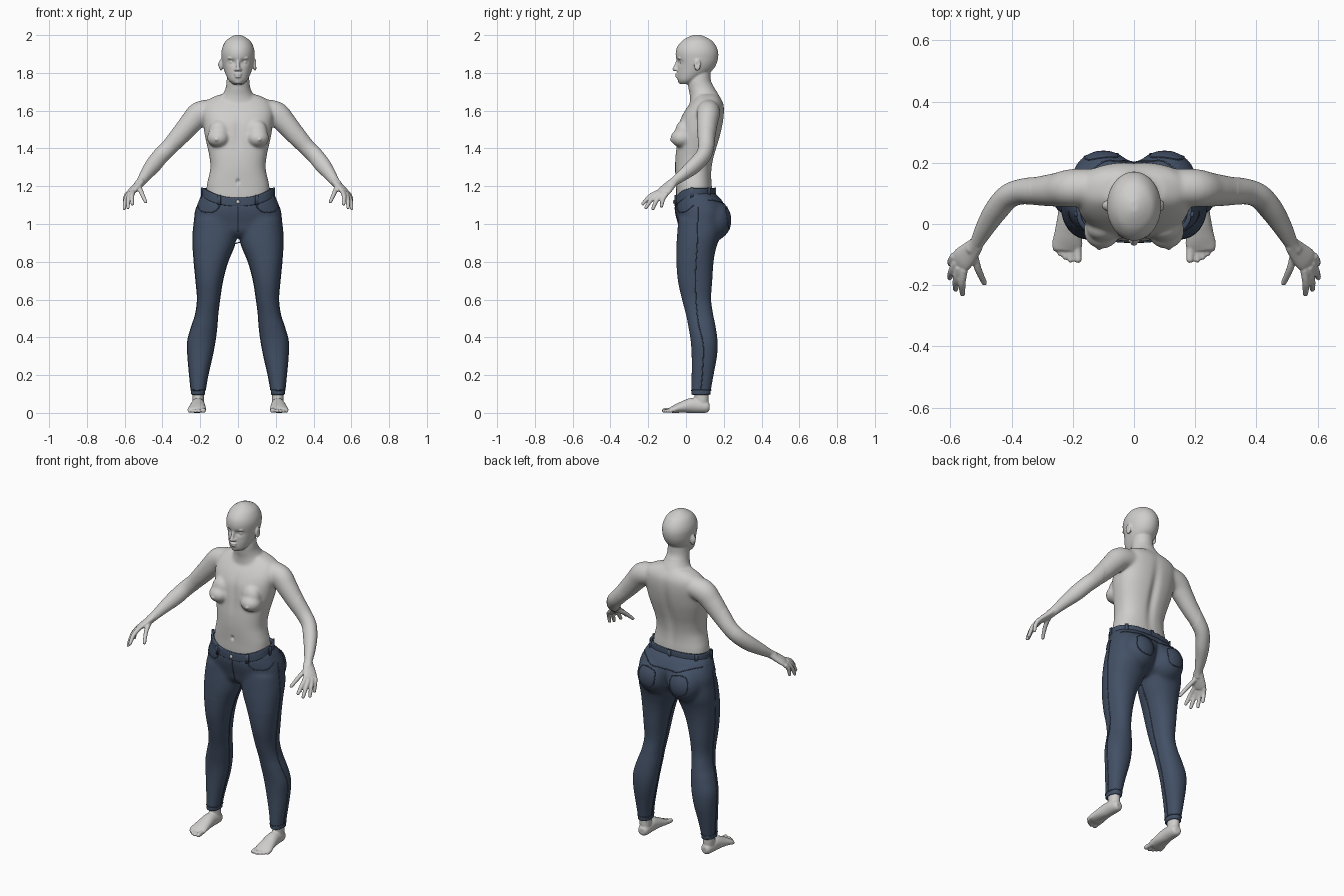
import bpy, bmesh, math
from mathutils import Vector, Matrix
from mathutils.bvhtree import BVHTree

cube = bpy.data.objects.get("Cube")
if cube:
    bpy.data.objects.remove(cube)


def material(name, rgb, rough):
    m = bpy.data.materials.new(name)
    m.use_nodes = True
    m.diffuse_color = (*rgb, 1)
    bsdf = m.node_tree.nodes["Principled BSDF"]
    bsdf.inputs["Base Color"].default_value = (*rgb, 1)
    bsdf.inputs["Roughness"].default_value = rough
    return m


SKIN = material("pale grey skin", (0.62, 0.615, 0.6), 0.6)
DENIM = material("dark blue denim", (0.055, 0.08, 0.13), 0.8)


def resample(rows, steps, closed=False):
    """Catmull-Rom interpolation of rows of numbers."""
    k, out = len(rows), []
    pick = (lambda i: rows[i % k]) if closed else (lambda i: rows[min(max(i, 0), k - 1)])
    for i in range(k if closed else k - 1):
        a, b, c, d = (pick(i + j) for j in (-1, 0, 1, 2))
        for s in range(steps):
            t = s / steps
            out.append([q + t / 2 * (r - p + t * (2 * p - 5 * q + 4 * r - w + t * (3 * (q - r) + w - p)))
                        for p, q, r, w in zip(a, b, c, d)])
    return out if closed else out + [list(rows[-1])]


def bend(a, n):
    """Point on a unit superellipse of power n."""
    return [math.copysign(abs(f) ** (2 / n), f) for f in (math.cos(a), math.sin(a))]


def tube(bm, rows, ref=None, n=2, segs=24, steps=5, closed=False, mirror=False, tip=False):
    """Sweep along rows (x, y, z, ru, rv); without ref the rings stay level."""
    made = []
    for side in (1, -1) if mirror else (1,):
        path = resample(rows, steps, closed)
        pts = [Vector((p[0] * side, p[1], p[2])) for p in path]
        rings, k = [], len(pts)
        for i, p in enumerate(pts):
            u, v = Vector((1, 0, 0)), Vector((0, 1, 0))
            if ref:
                ahead = pts[(i + 1) % k] if closed else pts[min(i + 1, k - 1)]
                t = (ahead - pts[i - 1 if closed else max(i - 1, 0)]).normalized()
                u = t.cross(Vector((ref[0] * side, ref[1], ref[2]))).normalized()
                v = u.cross(t)
            ring = []
            for j in range(segs):
                c, s = bend(math.tau * (j + 0.5) / segs, n)
                ring.append(bm.verts.new(p + u * c * path[i][3] + v * s * path[i][4]))
            rings.append(ring)
        for a, b in zip(rings, rings[1:] + rings[:1] if closed else rings[1:]):
            for j in range(segs):
                bm.faces.new((a[j - 1], a[j], b[j], b[j - 1]))
        if not closed:
            bm.faces.new(rings[0])
            bm.faces.new(rings[-1])
        if tip:
            ball(bm, pts[-1], [path[-1][3]] * 3)
        made += [v for r in rings for v in r]
    return made


def slices(rows):
    """Level sections (z, front, back, x0, x1) or (z, front, back, half width)."""
    out = []
    for z, f, b, *w in rows:
        x0, x1 = w if len(w) == 2 else (-w[0], w[0])
        out.append(((x0 + x1) / 2, (f + b) / 2, z, (x1 - x0) / 2, (b - f) / 2))
    return out


def ball(bm, c, r, mirror=False):
    for side in (1, -1) if mirror else (1,):
        m = Matrix.Translation((c[0] * side, c[1], c[2])) @ Matrix.Diagonal((*r, 1))
        bmesh.ops.create_uvsphere(bm, u_segments=24, v_segments=16, radius=1, matrix=m)


def push(verts, c, r, d, mirror=False):
    """Soft push of the vertices around c by d."""
    d = Vector(d)
    for side in (1, -1) if mirror else (1,):
        for v in verts:
            q = ((v.co.x - c[0] * side) / r[0]) ** 2 + ((v.co.y - c[1]) / r[1]) ** 2 + ((v.co.z - c[2]) / r[2]) ** 2
            if q < 6:
                v.co += d * math.exp(-q)


def finish(bm, name, mat, voxel=0):
    """Make an object; voxel fuses the overlapping parts into one surface."""
    bmesh.ops.recalc_face_normals(bm, faces=bm.faces)
    mesh = bpy.data.meshes.new(name)
    bm.to_mesh(mesh)
    bm.free()
    ob = bpy.data.objects.new(name, mesh)
    bpy.context.scene.collection.objects.link(ob)
    if voxel:
        mod = ob.modifiers.new("fuse", "REMESH")
        mod.mode, mod.voxel_size = "VOXEL", voxel
        mod = ob.modifiers.new("soften", "SMOOTH")
        mod.factor, mod.iterations = 0.5, 3
        bpy.context.view_layer.update()
        dg = bpy.context.evaluated_depsgraph_get()
        ob.data = bpy.data.meshes.new_from_object(ob.evaluated_get(dg))
        ob.modifiers.clear()
    ob.data.materials.clear()
    ob.data.materials.append(mat)
    ob.data.shade_smooth()
    return ob


def soften(bm, rule, times):
    verts = [v for v in bm.verts if rule(v.co)]
    for _ in range(times):
        bmesh.ops.smooth_vert(bm, verts=verts, factor=0.5, use_axis_x=True, use_axis_y=True, use_axis_z=True)


# Torso, breasts and neck
bm = bmesh.new()
tube(bm, slices([(1.05, -.03, .14, .15), (1.13, -.05, .14, .165), (1.2, -.053, .138, .166),
                 (1.25, -.056, .135, .155), (1.3, -.058, .138, .146), (1.36, -.056, .15, .152),
                 (1.42, -.05, .168, .165), (1.48, -.045, .185, .178), (1.54, -.035, .197, .185),
                 (1.59, -.012, .202, .19), (1.63, .015, .2, .18), (1.66, .04, .188, .155),
                 (1.685, .055, .17, .1)]), n=2.4, segs=48)
ball(bm, (.105, -.022, 1.455), (.06, .06, .05), True)
ball(bm, (.1, -.015, 1.49), (.055, .042, .06), True)
tube(bm, slices([(1.63, .02, .19, .125), (1.68, .02, .176, .085), (1.72, .012, .152, .066),
                 (1.76, .012, .132, .06), (1.82, .03, .13, .055)]), segs=32)

# Head with face and ears
head = tube(bm, slices([(1.74, -.03, .03, .026), (1.76, -.043, .06, .048), (1.79, -.047, .11, .064),
                        (1.82, -.046, .145, .075), (1.85, -.046, .162, .083), (1.88, -.053, .17, .087),
                        (1.91, -.054, .17, .088), (1.94, -.045, .16, .081), (1.97, -.02, .137, .064),
                        (1.99, .012, .103, .037), (2.001, .04, .075, .012)]), segs=64)
push(head, (.034, -.04, 1.858), (.02, .03, .014), (0, .013, 0), True)
ball(bm, (.034, -.019, 1.857), (.015, .015, .013), True)
ball(bm, (.034, -.034, 1.877), (.022, .01, .006), True)
tube(bm, [(0, -.042, 1.868, .008, .008), (0, -.052, 1.84, .009, .01), (0, -.06, 1.82, .012, .011)],
     ref=(0, 1, 0), tip=True)
ball(bm, (.012, -.05, 1.817), (.009, .011, .008), True)
ball(bm, (0, -.046, 1.793), (.021, .012, .0055))
ball(bm, (0, -.045, 1.78), (.019, .012, .006))
ball(bm, (0, -.027, 1.755), (.022, .015, .014))
ball(bm, (.09, .06, 1.842), (.01, .018, .031), True)

# Arms and hands
tube(bm, [(.12, .12, 1.6, .06, .06), (.2, .118, 1.585, .066, .062), (.25, .112, 1.535, .06, .056),
          (.31, .108, 1.465, .052, .048), (.365, .106, 1.405, .045, .042), (.41, .09, 1.36, .044, .04),
          (.45, .045, 1.31, .043, .038), (.485, -.01, 1.265, .034, .031), (.513, -.062, 1.225, .025, .022),
          (.53, -.085, 1.205, .025, .019)], ref=(0, 1, .3), mirror=True)
tube(bm, [(.513, -.065, 1.225, .025, .02), (.535, -.09, 1.2, .034, .019), (.56, -.115, 1.175, .04, .017),
          (.572, -.128, 1.162, .036, .013)], ref=(.58, -.21, .8), mirror=True)
FINGERS = [((.555, -.148, 1.17), (.56, -.228, 1.107)), ((.57, -.14, 1.165), (.583, -.212, 1.087)),
           ((.58, -.125, 1.16), (.602, -.175, 1.082)), ((.587, -.103, 1.16), (.6, -.13, 1.095)),
           ((.525, -.085, 1.2), (.489, -.192, 1.118))]
for base, end in FINGERS:
    a, b = Vector(base), Vector(end)
    mid = a.lerp(b, .5) + Vector((.004, -.004, .007))
    tube(bm, [(*a, .013, .013), (*mid, .012, .012), (*b, .0095, .0095)], ref=(1, .2, .1),
         segs=16, mirror=True, tip=True)

# Ankles, feet and toes
tube(bm, slices([(.02, .05, .115, .18, .236), (.07, .045, .12, .18, .242), (.14, .04, .12, .182, .242)]), mirror=True)
tube(bm, [(.208, .124, .03, .018, .018), (.209, .112, .031, .029, .03), (.21, .08, .035, .034, .036),
          (.212, .03, .039, .037, .04), (.215, -.03, .028, .045, .028), (.218, -.068, .018, .05, .019),
          (.218, -.085, .015, .044, .013)], ref=(0, 0, 1), mirror=True)
for x, y, r in ((.183, -.115, .013), (.207, -.117, .01), (.225, -.108, .0095), (.241, -.097, .009), (.256, -.082, .009)):
    tube(bm, [(x + .003, -.055, .017, r, r), (x, y, r, r, r)], ref=(0, 0, 1), segs=16, mirror=True, tip=True)
body = finish(bm, "body", SKIN, voxel=.0046)

# Soft shaping of the fused body
bm = bmesh.new()
bm.from_mesh(body.data)
soften(bm, lambda c: abs(c.x) < .34 and 1.1 < c.z < 1.73, 22)
push(bm.verts, (0, .18, 1.4), (.025, .08, .17), (0, -.014, 0))
push(bm.verts, (0, -.05, 1.5), (.02, .04, .1), (0, .006, 0))
push(bm.verts, (0, -.055, 1.225), (.009, .03, .012), (0, .01, 0))
push(bm.verts, (.115, -.08, 1.446), (.009, .03, .009), (0, -.007, 0), True)
push(bm.verts, (.1, .06, 1.845), (.006, .01, .015), (-.006, 0, 0), True)
for v in bm.verts:
    v.co.z = max(v.co.z, 0)
bm.to_mesh(body.data)
bm.free()

# Trousers: legs, hips and seat
bm = bmesh.new()
tube(bm, slices([(.095, .027, .132, .173, .25), (.12, .028, .132, .173, .249), (.2, .03, .146, .159, .257),
                 (.3, .03, .164, .136, .266), (.38, .025, .167, .121, .267), (.46, .012, .156, .111, .246),
                 (.52, 0, .144, .107, .226), (.6, -.021, .133, .097, .215), (.7, -.043, .139, .081, .223),
                 (.8, -.051, .146, .054, .233), (.88, -.051, .162, .02, .239), (.95, -.047, .185, .002, .239),
                 (1.03, -.04, .19, .0, .23)]), segs=40, n=2.2, mirror=True)
hips = tube(bm, slices([(.93, .0, .12, .08), (.96, -.03, .175, .19), (1.0, -.04, .2, .225), (1.05, -.05, .212, .23),
                        (1.1, -.057, .205, .217), (1.14, -.058, .178, .2), (1.168, -.054, .146, .184)]),
            segs=48, n=2.4)
for v in hips:
    dip = min(max(0, (.046 - v.co.y) / .1), 1) ** 2
    v.co.z -= .05 * dip * min(max((v.co.z - 1) / .165, 0), 1)
ball(bm, (.1, .142, 1.02), (.105, .1, .11), True)
jeans = finish(bm, "trousers", DENIM, voxel=.007)
bm = bmesh.new()
bm.from_mesh(jeans.data)
soften(bm, lambda c: .82 < c.z < 1.13, 14)
push(bm.verts, (0, .22, 1.0), (.018, .1, .08), (0, -.016, 0))
bm.to_mesh(jeans.data)
surface = BVHTree.FromBMesh(bm)
bm.free()


# Waistband, belt loops and button
def waist(deg, grow=0):
    a = math.radians(deg)
    c, s = bend(a, 2.4)
    return ((.182 + grow) * c, .046 + (.1 + grow) * s, 1.167 - .05 * max(0, -math.sin(a)) ** 2)


bm = bmesh.new()
tube(bm, [(*waist(d), .008, .023) for d in range(0, 360, 6)], ref=(0, 0, 1), n=5, steps=2, closed=True)
finish(bm, "waistband", DENIM)
bm = bmesh.new()
for deg in (-117, -63, -5, 40, 90, 140, 185):
    x, y, z = waist(deg, .009)
    out = Vector((math.cos(math.radians(deg)), math.sin(math.radians(deg)), 0))
    tube(bm, [(x, y, z - .028, .009, .005), (x, y, z + .026, .009, .005)], ref=tuple(out), n=5, steps=1)
finish(bm, "belt_loops", DENIM)
bm = bmesh.new()
ball(bm, (0, -.064, 1.117), (.01, .005, .01))
finish(bm, "button", SKIN)

# Seams laid on the cloth: pockets, yoke, fly, side seams, hems
bm = bmesh.new()


def seam(points, closed=False, mirror=True):
    for side in (1, -1) if mirror else (1,):
        path = resample([(x * side, y, z) for x, y, z in points], 8, closed)
        rows = [(*surface.find_nearest(Vector(p))[0], .0028, .0028) for p in path]
        tube(bm, rows, ref=(.31, .43, .85), segs=8, steps=1, closed=closed)


seam([(.1, -.06, 1.1), (.115, -.06, 1.075), (.15, -.04, 1.06), (.2, 0, 1.07), (.215, .04, 1.1)])
seam([(.05, .24, 1.085), (.15, .22, 1.09), (.155, .22, 1.0), (.1, .25, .965), (.055, .24, .99)], closed=True)
seam([(0, .22, 1.1), (.09, .22, 1.115), (.2, .12, 1.13)])
seam([(.25, .06, 1.1), (.26, .06, .9), (.25, .05, .7), (.25, .06, .5), (.29, .09, .35), (.27, .08, .12)])
seam([(.0, .05, .9), (.05, .05, .8), (.08, .05, .65), (.1, .07, .5), (.11, .09, .35), (.16, .08, .12)])
seam([(0, -.07, 1.09), (0, -.07, 1.02), (0, -.05, .95)], mirror=False)
seam([(.211 + .05 * math.cos(a), .08 + .06 * math.sin(a), .12) for a in [math.tau * i / 10 for i in range(10)]],
     closed=True)
finish(bm, "stitched_seams", DENIM)
